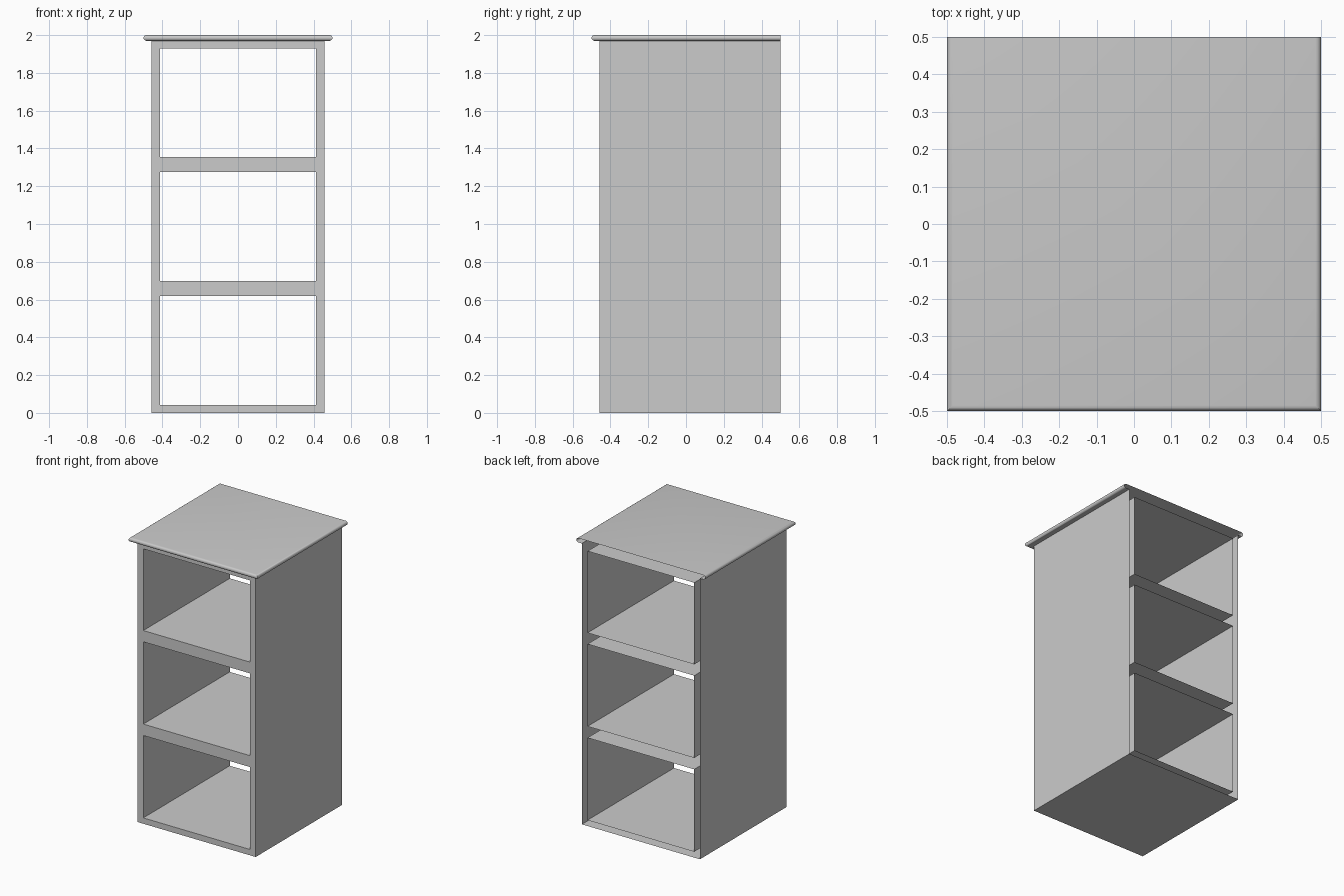
import bpy, bmesh, math
from mathutils import Vector

cube = bpy.data.objects.get("Cube")
if cube:
    bpy.data.objects.remove(cube, do_unlink=True)

BACK = 0.5          # open back plane
BODY = 0.458        # half width of the body, also the front plane distance
INNER = 0.414       # half width of the openings
TOP = 2.0
LIP = 1.97          # underside of the top board

grey = bpy.data.materials.new("plain grey")
grey.use_nodes = True
colour = (0.6, 0.6, 0.6, 1)
grey.diffuse_color = colour
grey.node_tree.nodes["Principled BSDF"].inputs["Base Color"].default_value = colour


def finish(bm, name, check, direction):
    """Orient the open shell by one known face, then make the object."""
    bmesh.ops.recalc_face_normals(bm, faces=bm.faces)
    bm.normal_update()
    if check.normal.dot(Vector(direction)) < 0:
        bmesh.ops.reverse_faces(bm, faces=bm.faces)
    mesh = bpy.data.meshes.new(name)
    bm.to_mesh(mesh)
    bm.free()
    mesh.materials.append(grey)
    obj = bpy.data.objects.new(name, mesh)
    bpy.context.collection.objects.link(obj)
    return obj


# Body: front frame with three openings, whose borders run to the open back
bm = bmesh.new()
xs = [-BODY, -INNER, INNER, BODY]
zs = [0, 0.041, 0.619, 0.699, 1.276, 1.355, 1.928, LIP]
grid = [[bm.verts.new((x, -BODY, z)) for x in xs] for z in zs]
for row in range(len(zs) - 1):
    for col in range(len(xs) - 1):
        if col == 1 and row % 2 == 1:
            continue
        a, b = grid[row], grid[row + 1]
        bm.faces.new((a[col], a[col + 1], b[col + 1], b[col]))
bm.faces.ensure_lookup_table()
front = bm.faces[0]
borders = [e for e in bm.edges if e.is_boundary
           and min(v.co.z for v in e.verts) < LIP - 0.001]
new = bmesh.ops.extrude_edge_only(bm, edges=borders)["geom"]
for v in new:
    if isinstance(v, bmesh.types.BMVert):
        v.co.y = BACK
finish(bm, "cabinet_body", front, (0, -1, 0))

# Top board: rounded rim along the front and both sides, open at the back
bm = bmesh.new()
radius = (TOP - LIP) / 2
steps = 8
profile = []
for i in range(steps + 1):
    t = math.pi * i / steps
    profile.append((0.5 - radius + radius * math.sin(t),
                    TOP - radius + radius * math.cos(t)))
profile.append((BODY, LIP))
rims = [[bm.verts.new(p) for p in ((-r, BACK, z), (-r, -r, z), (r, -r, z), (r, BACK, z))]
        for r, z in profile]
board = bm.faces.new(rims[0])
for a, b in zip(rims, rims[1:]):
    for i in range(3):
        bm.faces.new((a[i], b[i], b[i + 1], a[i + 1]))
top = finish(bm, "top_board", board, (0, 0, 1))

bpy.ops.object.select_all(action='DESELECT')
top.select_set(True)
bpy.context.view_layer.objects.active = top
bpy.ops.object.shade_smooth_by_angle(angle=math.radians(35))
